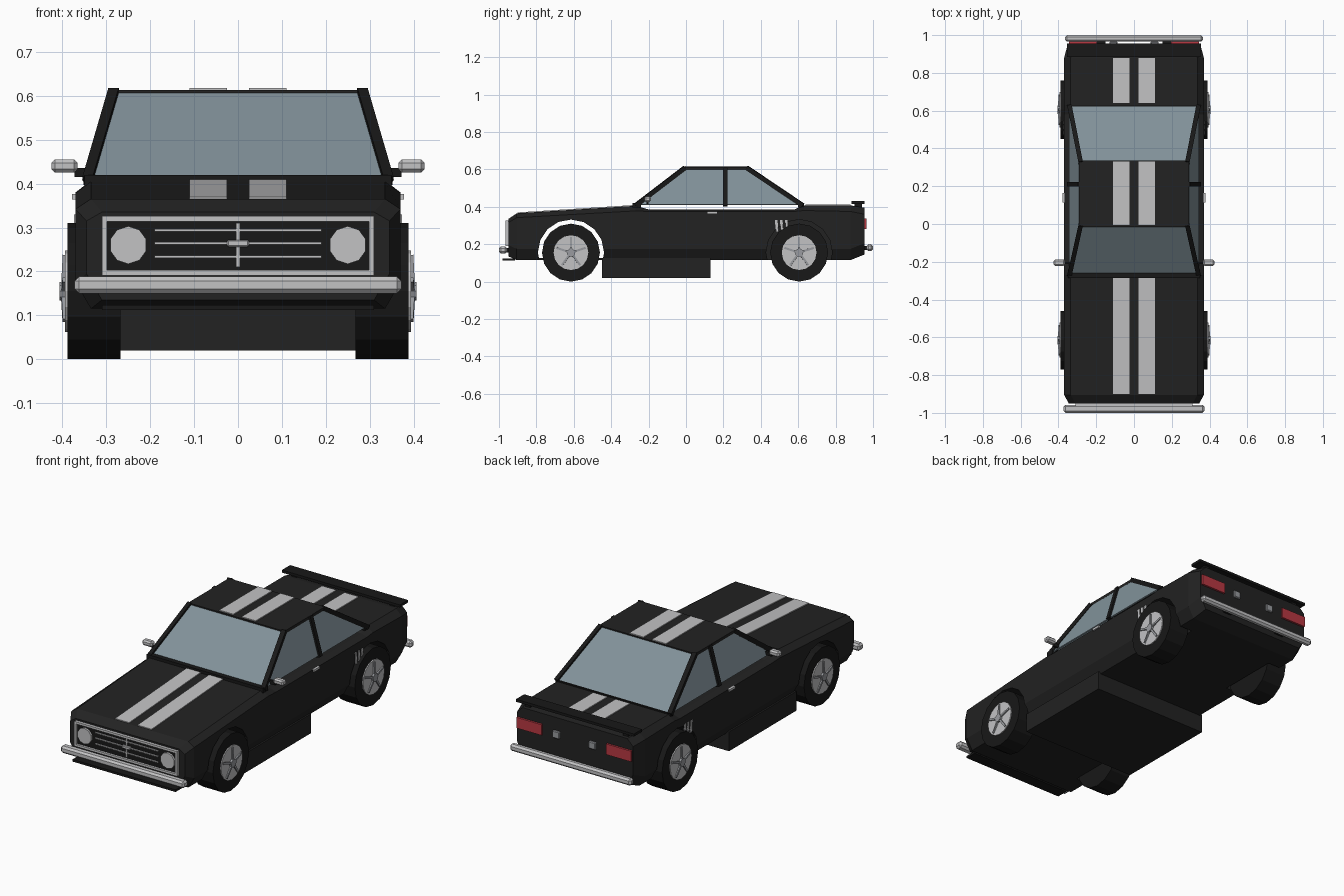
import bpy, bmesh, math
from mathutils import Vector, Matrix

cube = bpy.data.objects.get("Cube")
if cube:
    bpy.data.objects.remove(cube, do_unlink=True)


def material(name, r, g, b):
    m = bpy.data.materials.new(name)
    m.use_nodes = True
    m.diffuse_color = (r, g, b, 1)
    m.node_tree.nodes["Principled BSDF"].inputs["Base Color"].default_value = (r, g, b, 1)
    return m


BLACK = material("black paint", .016, .016, .016)
TRIM = material("black trim", .009, .009, .009)
SILVER = material("silver", .54, .54, .55)
STEEL = material("steel grey", .32, .33, .35)
GLASS = material("blue grey glass", .22, .285, .32)
RED = material("red lamp", .48, .04, .055)


def finish(bm, name, mat, mirror=False):
    bmesh.ops.recalc_face_normals(bm, faces=bm.faces)
    mesh = bpy.data.meshes.new(name)
    bm.to_mesh(mesh)
    bm.free()
    mesh.materials.append(mat)
    ob = bpy.data.objects.new(name, mesh)
    bpy.context.collection.objects.link(ob)
    if mirror:
        ob.modifiers.new("Mirror", 'MIRROR').use_mirror_merge = False
    return ob


def box(name, mat, x, y, z, mirror=False, bevel=0):
    """Box from (low, high) ranges, with optional chamfered edges."""
    bm = bmesh.new()
    bmesh.ops.create_cube(bm, size=1)
    for v in bm.verts:
        v.co = [r[0] if c < 0 else r[1] for r, c in zip((x, y, z), v.co)]
    if bevel:
        bmesh.ops.bevel(bm, geom=bm.edges[:], offset=bevel, segments=1, affect='EDGES')
    return finish(bm, name, mat, mirror)


def slab(name, mat, corners, thick, mirror=False):
    """Thin plate centred on a four-cornered outline."""
    bm = bmesh.new()
    c = [Vector(p) for p in corners]
    n = (c[2] - c[0]).cross(c[3] - c[1]).normalized() * thick / 2
    a = [bm.verts.new(p + n) for p in c]
    b = [bm.verts.new(p - n) for p in c]
    bm.faces.new(a)
    bm.faces.new(b)
    for i in range(4):
        j = (i + 1) % 4
        bm.faces.new((a[i], a[j], b[j], b[i]))
    return finish(bm, name, mat, mirror)


def bar(name, mat, p, q, width, mirror=False):
    """Square bar between two points."""
    p, q = Vector(p), Vector(q)
    d = q - p
    bm = bmesh.new()
    bmesh.ops.create_cube(bm, size=1)
    bmesh.ops.scale(bm, vec=(width, width, d.length + width / 2), verts=bm.verts)
    turn = d.to_track_quat('Z', 'Y').to_matrix().to_4x4()
    bmesh.ops.transform(bm, matrix=Matrix.Translation((p + q) / 2) @ turn, verts=bm.verts)
    return finish(bm, name, mat, mirror)


def disc(name, mat, axis, centre, radius, depth, sides=16, mirror=False):
    """Cylinder along the x or y axis."""
    bm = bmesh.new()
    bmesh.ops.create_cone(bm, cap_ends=True, segments=sides, radius1=radius, radius2=radius, depth=depth)
    turn = Matrix.Rotation(math.pi / 2, 4, 'Y' if axis == 'x' else 'X')
    bmesh.ops.transform(bm, matrix=Matrix.Translation(centre) @ turn, verts=bm.verts)
    return finish(bm, name, mat, mirror)


# Body: cross-sections (y, bottom, shoulder, top, half width) joined along the length
stations = [(-.95, .135, .315, .335, .345), (-.905, .115, .342, .365, .37),
            (-.27, .115, .378, .405, .37), (-.2, .115, .375, .386, .37),
            (.58, .115, .375, .386, .37), (.63, .115, .38, .407, .37),
            (.88, .115, .375, .407, .37), (.955, .145, .36, .395, .35)]
bm = bmesh.new()
rings = []
for y, low, shoulder, top, w in stations:
    half = [(w - .035, low), (w, low + .06), (w, shoulder), (w - .035, top)]
    ring = half + [(-x, z) for x, z in reversed(half)]
    rings.append([bm.verts.new((x, y, z)) for x, z in ring])
for r, s in zip(rings, rings[1:]):
    for i in range(8):
        j = (i + 1) % 8
        bm.faces.new((r[i], r[j], s[j], s[i]))
bm.faces.new(rings[0])
bm.faces.new(rings[-1])
body = finish(bm, "body", BLACK)

# Wheel arches: open in front, closed recesses at the back
FRONT, REAR, HUB = -.615, .605, .155
cutters = [disc("front_arch_cutter", BLACK, 'x', (0, FRONT, HUB), .177, 1),
           disc("rear_arch_cutter", BLACK, 'x', (.46, REAR, HUB), .177, .4),
           disc("rear_arch_cutter", BLACK, 'x', (-.46, REAR, HUB), .177, .4)]
for cutter in cutters:
    mod = body.modifiers.new("Arch", 'BOOLEAN')
    mod.operation = 'DIFFERENCE'
    mod.object = cutter
    bpy.context.view_layer.objects.active = body
    bpy.ops.object.modifier_apply(modifier=mod.name)
    bpy.data.objects.remove(cutter, do_unlink=True)
box("front_floor", BLACK, (-.27, .27), (FRONT - .18, FRONT + .18), (.115, .125))
box("underbody", BLACK, (-.35, .35), (-.45, .13), (.02, .125))
box("front_lip", TRIM, (-.31, .31), (-.98, -.915), (.112, .124))

# Wheels
for label, y in (("front", FRONT), ("rear", REAR)):
    disc(label + "_tyre", TRIM, 'x', (.328, y, HUB), .155, .12, mirror=True)
    disc(label + "_rim", SILVER, 'x', (.389, y, HUB), .093, .01, mirror=True)
    disc(label + "_hub_cap", STEEL, 'x', (.398, y, HUB), .022, .016, 10, mirror=True)
    for k in range(5):
        a = math.radians(90 + 72 * k)
        tip = (.394, y + .08 * math.cos(a), HUB + .08 * math.sin(a))
        bar(label + "_spoke", STEEL, (.398, y, HUB), tip, .011, mirror=True)

# Cabin glass
ROOF, BELT = .605, .41
A0, A1 = (.34, -.265, BELT), (.283, -.01, ROOF)
C0, C1 = (.34, .62, BELT), (.283, .33, ROOF)


def flip(p):
    return (-p[0], p[1], p[2])


slab("windscreen", GLASS, (A0, flip(A0), flip(A1), A1), .008)
slab("rear_window", GLASS, (C0, flip(C0), flip(C1), C1), .008)
slab("side_window", GLASS, (A0, C0, C1, A1), .008, mirror=True)

# Roof and pillars
box("roof", BLACK, (-.29, .29), (-.015, .335), (.597, .613))
bar("front_pillar", TRIM, A0, A1, .024, mirror=True)
bar("rear_pillar", TRIM, C0, C1, .024, mirror=True)
bar("centre_pillar", TRIM, (.342, .21, BELT), (.286, .21, ROOF), .024, mirror=True)
box("cowl", TRIM, (-.35, .35), (-.285, -.24), (.395, .42))
box("rear_window_sill", TRIM, (-.345, .345), (.6, .63), (.395, .414))

# Twin stripes on hood, roof and boot
for label, y0, z0, y1, z1 in (("hood", -.9, .367, -.285, .406),
                              ("roof", -.005, .615, .33, .615),
                              ("boot", .64, .409, .88, .409)):
    slab(label + "_stripe", SILVER,
         ((.025, y0, z0), (.11, y0, z0), (.11, y1, z1), (.025, y1, z1)), .006, mirror=True)

# Grille with frame, bars and headlights
box("grille_panel", TRIM, (-.3, .3), (-.954, -.94), (.2, .32))
for z in (.197, .32):
    box("grille_frame_rail", SILVER, (-.31, .31), (-.966, -.94), (z - .006, z + .006))
box("grille_frame_end", SILVER, (.298, .31), (-.966, -.94), (.191, .326), mirror=True)
for z in (.233, .264, .294):
    box("grille_bar", SILVER, (-.19, .19), (-.96, -.95), (z - .003, z + .003))
box("grille_upright", SILVER, (-.004, .004), (-.961, -.95), (.21, .31))
box("grille_badge", SILVER, (-.025, .025), (-.966, -.95), (.256, .272), bevel=.003)
disc("headlight", SILVER, 'y', (.25, -.957, .26), .043, .016, 10, mirror=True)

# Bumpers
box("front_bumper", SILVER, (-.372, .372), (-1, -.957), (.15, .188), bevel=.01)
box("rear_bumper", SILVER, (-.365, .365), (.965, 1), (.163, .2), bevel=.01)
box("front_bumper_mount", TRIM, (.15, .2), (-.97, -.93), (.155, .18), mirror=True)
box("rear_bumper_mount", TRIM, (.15, .2), (.94, .975), (.17, .19), mirror=True)

# Tail: lamps, small plate lights, spoiler
box("tail_lamp", RED, (.195, .345), (.945, .966), (.28, .338), mirror=True)
box("plate_light", STEEL, (.088, .13), (.945, .966), (.285, .325), mirror=True, bevel=.004)
box("spoiler", TRIM, (-.355, .355), (.885, .955), (.416, .43))
box("spoiler_support", TRIM, (.28, .31), (.9, .94), (.39, .42), mirror=True)

# Side details
box("mirror", SILVER, (.365, .425), (-.222, -.188), (.425, .455), mirror=True, bevel=.008)
box("mirror_arm", TRIM, (.33, .372), (-.212, -.2), (.415, .435), mirror=True)
box("door_handle", SILVER, (.36, .378), (.115, .165), (.364, .376), mirror=True)
for k in range(3):
    y = .475 + .027 * k
    slab("side_vent", SILVER, ((.371, y + .006, .265), (.371, y + .02, .265),
                               (.371, y + .014, .33), (.371, y, .33)), .006, mirror=True)
